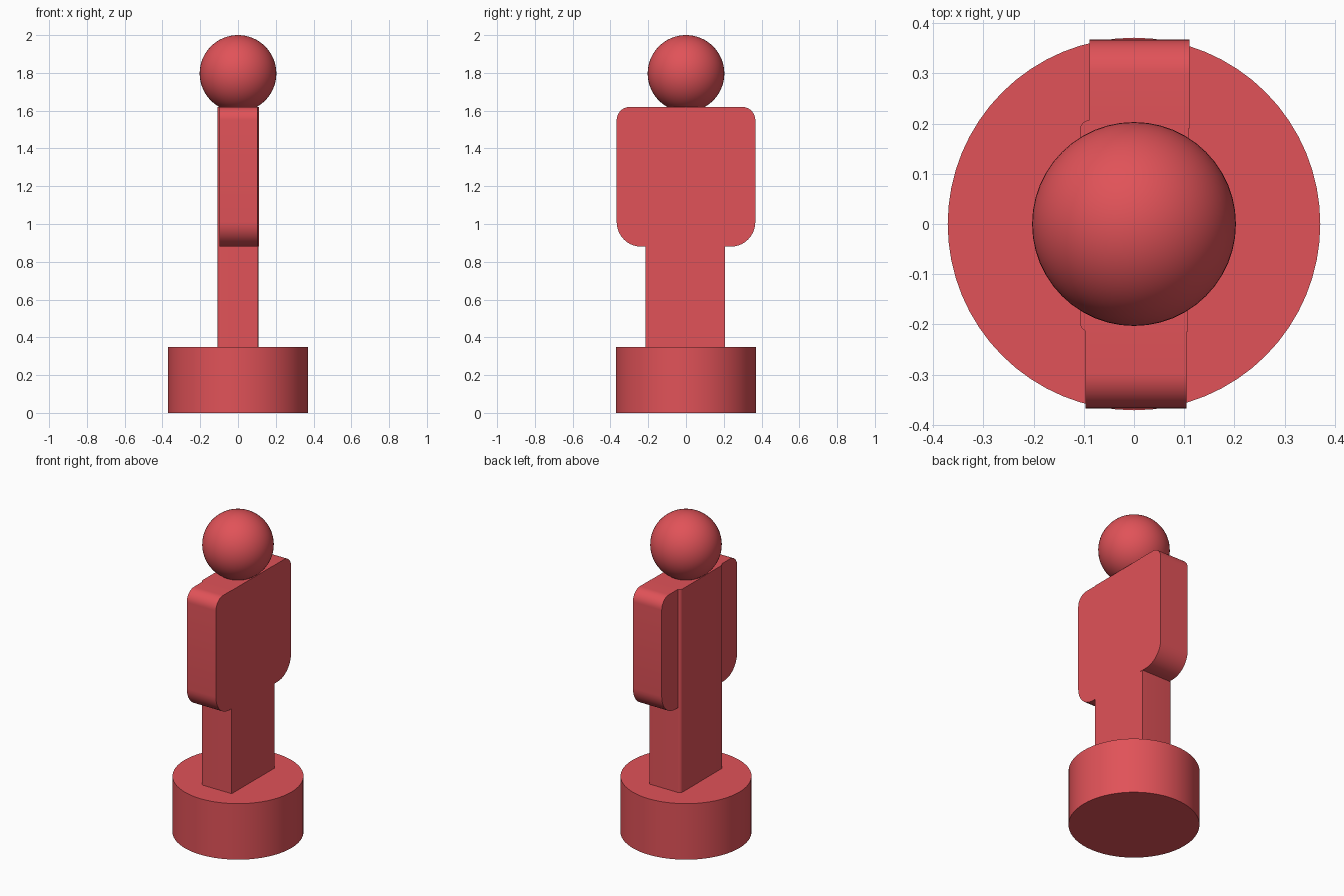
import bpy, bmesh, math

if "Cube" in bpy.data.objects:
    bpy.data.objects.remove(bpy.data.objects["Cube"])

red = bpy.data.materials.new("red")
red.diffuse_color = (0.75, 0.085, 0.098, 1)
red.use_nodes = True
red.node_tree.nodes["Principled BSDF"].inputs["Base Color"].default_value = red.diffuse_color


def finish(obj, name):
    obj.name = name
    obj.data.materials.append(red)
    bpy.ops.object.select_all(action='DESELECT')
    obj.select_set(True)
    bpy.context.view_layer.objects.active = obj
    bpy.ops.object.shade_smooth_by_angle(angle=math.radians(30))


def prism(name, bottom, top):
    """Join two matching outlines into a closed solid."""
    bm = bmesh.new()
    a = [bm.verts.new(p) for p in bottom]
    b = [bm.verts.new(p) for p in top]
    bm.faces.new(a)
    bm.faces.new(b)
    n = len(a)
    for i in range(n):
        bm.faces.new((a[i], a[(i + 1) % n], b[(i + 1) % n], b[i]))
    bmesh.ops.recalc_face_normals(bm, faces=bm.faces)
    mesh = bpy.data.meshes.new(name)
    bm.to_mesh(mesh)
    bm.free()
    obj = bpy.data.objects.new(name, mesh)
    bpy.context.collection.objects.link(obj)
    finish(obj, name)


def arc(cx, cy, r, start, end, steps=10):
    angles = [math.radians(start + (end - start) * i / steps) for i in range(steps + 1)]
    return [(cx + r * math.cos(t), cy + r * math.sin(t)) for t in angles]


# Round base
bpy.ops.mesh.primitive_cylinder_add(vertices=64, radius=0.371, depth=0.35, location=(0, 0, 0.175))
finish(bpy.context.object, "base")

# Flat body, back corners softened
r = 0.02
body = [(0.107, -0.215), (0.109, 0.207)]
body += arc(-0.108 + r, 0.207 - r, r, 90, 180, 6)
body += arc(-0.108 + r, -0.215 + r, r, 180, 270, 6)
prism("body", [(x, y, 0.34) for x, y in body], [(x, y, 1.62) for x, y in body])

# Arms: rounded at the shoulder, wider curve at the hand
outline = [(0.19, 0.88)]
outline += arc(0.367 - 0.13, 0.88 + 0.13, 0.13, -90, 0)
outline += arc(0.367 - 0.07, 1.62 - 0.07, 0.07, 0, 90)
outline += [(0.19, 1.62)]
for name, s, back, front in (("left_arm", 1, -0.089, 0.1105), ("right_arm", -1, -0.097, 0.1045)):
    prism(name, [(back, s * y, z) for y, z in outline], [(front, s * y, z) for y, z in outline])

# Head
bpy.ops.mesh.primitive_uv_sphere_add(segments=48, ring_count=32, radius=0.203, location=(0, 0, 1.797))
finish(bpy.context.object, "head")
